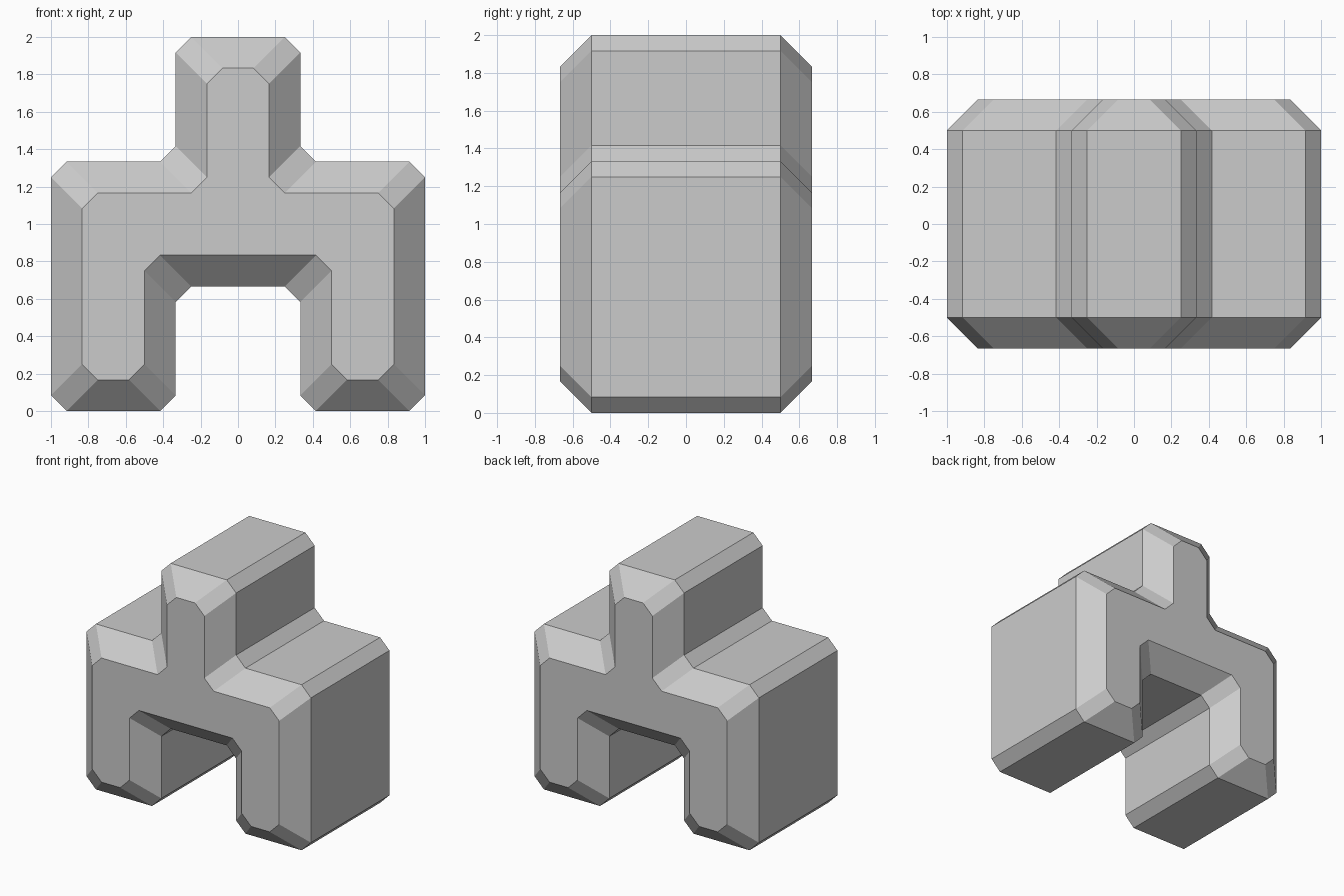
import bpy
import bmesh
from mathutils import Vector

if "Cube" in bpy.data.objects:
    bpy.data.objects.remove(bpy.data.objects["Cube"])

CHAMFER = 1 / 12   # cut on every profile corner
BEVEL = 1 / 6      # inset of the front and back faces


def ring(inset):
    """Chamfered outline of the stepped arch, shrunk by inset."""
    i = inset
    half = [(1/3 - i, 2 - i), (1/3 - i, 4/3 - i), (1 - i, 4/3 - i),
            (1 - i, i), (1/3 + i, i), (1/3 + i, 2/3 + i)]
    corners = [Vector(p) for p in half + [(-x, z) for x, z in reversed(half)]]
    points = []
    for k, c in enumerate(corners):
        for other in (corners[k - 1], corners[(k + 1) % len(corners)]):
            points.append(c + (other - c).normalized() * CHAMFER)
    return points


# Body: loft the outline through four stations along y, then cap both ends
bm = bmesh.new()
stations = [(-2/3, BEVEL), (-1/2, 0), (1/2, 0), (2/3, BEVEL)]
loops = [[bm.verts.new((p.x, y, p.y)) for p in ring(inset)] for y, inset in stations]
for a, b in zip(loops, loops[1:]):
    for k in range(len(a)):
        n = (k + 1) % len(a)
        bm.faces.new((a[k], a[n], b[n], b[k]))
bm.faces.new(loops[0])
bm.faces.new(loops[-1])
bmesh.ops.recalc_face_normals(bm, faces=bm.faces)

mesh = bpy.data.meshes.new("stepped_arch_block")
bm.to_mesh(mesh)
bm.free()
block = bpy.data.objects.new("stepped_arch_block", mesh)
bpy.context.collection.objects.link(block)
